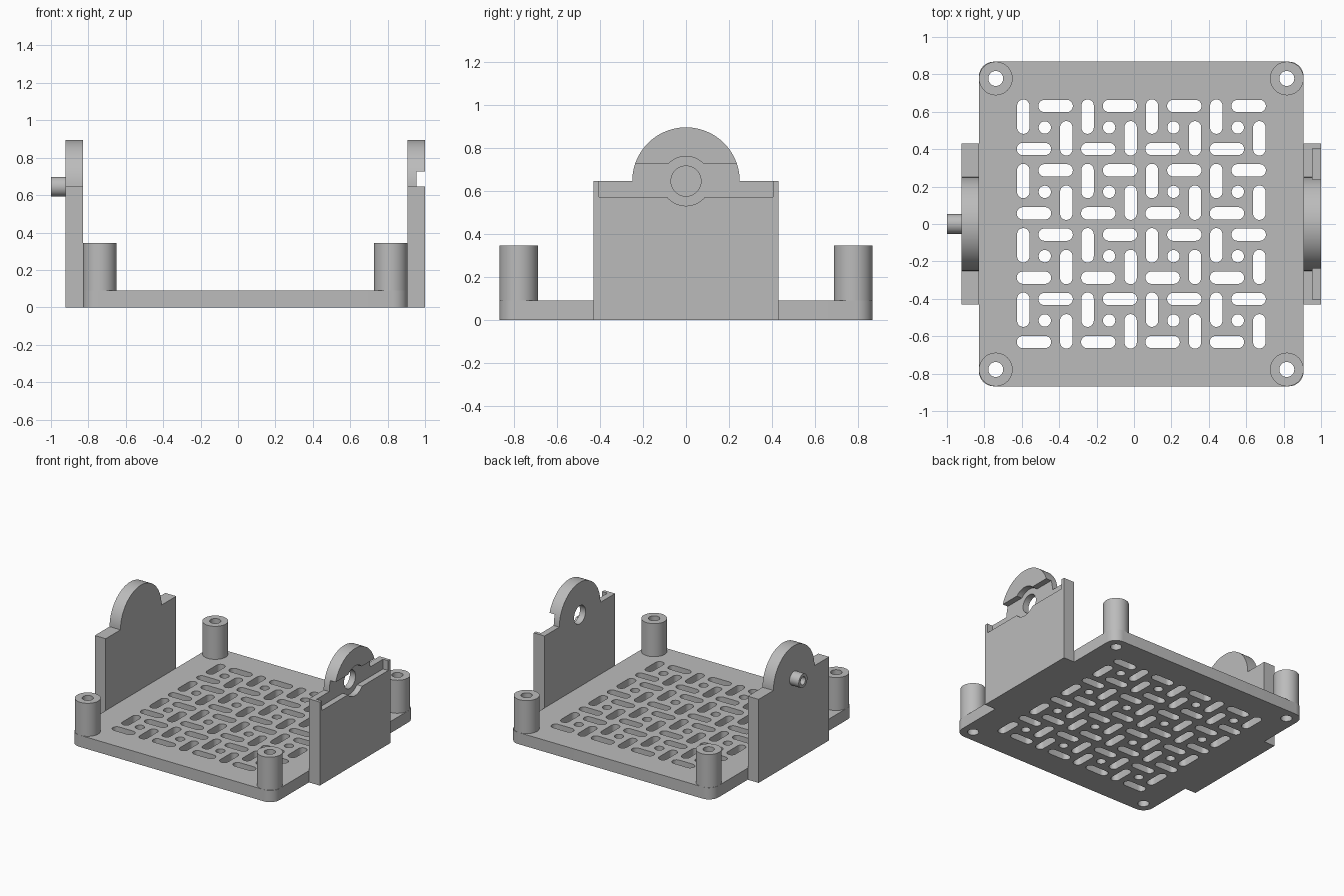
import bpy, bmesh, math
from mathutils import Matrix

cube = bpy.data.objects.get("Cube")
if cube:
    bpy.data.objects.remove(cube, do_unlink=True)

# Single plastic colour
grey = bpy.data.materials.new("grey plastic")
grey.use_nodes = True
grey.diffuse_color = (0.5, 0.5, 0.5, 1)
grey.node_tree.nodes["Principled BSDF"].inputs["Base Color"].default_value = (0.5, 0.5, 0.5, 1)

# Main dimensions
CX, HALF, FLOOR = 0.039, 0.868, 0.09       # base centre, half width, thickness
WALL, WALL_HALF, AXIS = 0.093, 0.43, 0.645   # wall thickness, half width, pivot height
POST, POST_TOP, BOLT = 0.09, 0.345, 0.04
SIDEWAYS = Matrix(((0, 0, 1, 0), (1, 0, 0, 0), (0, 1, 0, 0), (0, 0, 0, 1)))


def arc(x, y, r, start=0, end=360, steps=48):
    full = abs(end - start) == 360
    angles = [math.radians(start + (end - start) * i / steps) for i in range(steps + (not full))]
    return [(x + r * math.cos(a), y + r * math.sin(a)) for a in angles]


def rounded(x, y, hx, hy, r, steps=8):
    """Rounded rectangle; a radius equal to the short half size gives a slot."""
    pts = []
    for q, (sx, sy) in enumerate([(1, 1), (-1, 1), (-1, -1), (1, -1)]):
        for p in arc(x + sx * (hx - r), y + sy * (hy - r), r, q * 90, q * 90 + 90, steps):
            if not pts or math.dist(p, pts[-1]) > 1e-5:
                pts.append(p)
    if math.dist(pts[0], pts[-1]) < 1e-5:
        pts.pop()
    return pts


def finish(mesh):
    mesh.materials.clear()
    mesh.materials.append(grey)
    mesh.shade_smooth()
    mesh.set_sharp_from_angle(angle=math.radians(30))


def evaluated_mesh(obj):
    bpy.context.view_layer.update()
    graph = bpy.context.evaluated_depsgraph_get()
    return bpy.data.meshes.new_from_object(obj.evaluated_get(graph))


def prism(name, outlines, low, high, sideways=False):
    """Extrude outlines (inner ones become holes) along z, or along x."""
    curve = bpy.data.curves.new(name, 'CURVE')
    curve.dimensions, curve.fill_mode = '2D', 'BOTH'
    curve.extrude = (high - low) / 2
    for pts in outlines:
        spline = curve.splines.new('POLY')
        spline.points.add(len(pts) - 1)
        for point, (u, v) in zip(spline.points, pts):
            point.co = (u, v, 0, 1)
        spline.use_cyclic_u = True
    temp = bpy.data.objects.new("temp", curve)
    bpy.context.collection.objects.link(temp)
    mesh = evaluated_mesh(temp)
    bpy.data.objects.remove(temp)
    mesh.transform(Matrix.Translation((0, 0, (low + high) / 2)))
    if sideways:
        mesh.transform(SIDEWAYS)
    bm = bmesh.new()
    bm.from_mesh(mesh)
    bmesh.ops.remove_doubles(bm, verts=bm.verts, dist=1e-5)
    bmesh.ops.recalc_face_normals(bm, faces=bm.faces)
    bm.to_mesh(mesh)
    bm.free()
    finish(mesh)
    mesh.name = name
    obj = bpy.data.objects.new(name, mesh)
    bpy.context.collection.objects.link(obj)
    return obj


def cut(obj, cutters):
    for cutter in cutters:
        mod = obj.modifiers.new("cut", 'BOOLEAN')
        mod.operation, mod.solver, mod.object = 'DIFFERENCE', 'EXACT', cutter
    mesh = evaluated_mesh(obj)
    obj.modifiers.clear()
    obj.data = mesh
    finish(mesh)
    for cutter in cutters:
        bpy.data.objects.remove(cutter)


# Vent holes: a pinwheel of four slots round each small hole
PITCH, W, L = 0.344, 0.033, 0.092
FAR, NEAR = 0.115, 0.058
vents = []
for i in range(4):
    for j in range(4):
        x, y = CX + (i - 1.5) * PITCH, (j - 1.5) * PITCH
        vents.append(arc(x, y, W, steps=24))
        for s in (1, -1):
            vents.append(rounded(x - s * FAR, y + s * NEAR, W, L, W))
            vents.append(rounded(x + s * NEAR, y + s * FAR, L, W, W))

# Base plate with vents and bolt holes
inset = HALF - POST
corners = [(CX + sx * inset, sy * inset) for sx in (-1, 1) for sy in (-1, 1)]
bolts = [arc(x, y, BOLT, steps=32) for x, y in corners]
prism("base_plate", [rounded(CX, 0, HALF, HALF, 0.08)] + vents + bolts, 0, FLOOR)

# Corner posts
for (x, y), bolt in zip(corners, bolts):
    side = ("left" if x > 0 else "right") + ("_back" if y > 0 else "_front")
    prism(side + "_post", [arc(x, y, POST), bolt], FLOOR, POST_TOP)

# Side walls with domed tops
profile = [(-WALL_HALF, 0), (WALL_HALF, 0), (WALL_HALF, AXIS)]
profile += arc(0, AXIS, 0.25, 0, 180) + [(-WALL_HALF, AXIS)]
inner, outer = CX + HALF, CX + HALF + WALL
prism("right_wall", [profile], CX - HALF - WALL, CX - HALF, True)
left_wall = prism("left_wall", [profile, arc(0, AXIS, 0.07)], inner, outer, True)

# Outer channel and round seat in the left wall
channel = [(-0.405, 0.57), (0.405, 0.57), (0.405, 0.725), (-0.405, 0.725)]
cut(left_wall, [prism("channel_cutter", [channel], outer - 0.045, outer + 0.1, True),
                prism("seat_cutter", [arc(0, AXIS, 0.115)], outer - 0.045, outer + 0.1, True)])

# Hollow pivot peg on the right wall
prism("pivot_peg", [arc(0, AXIS, 0.053), arc(0, AXIS, 0.03, steps=32)], -1, CX - HALF - WALL, True)
